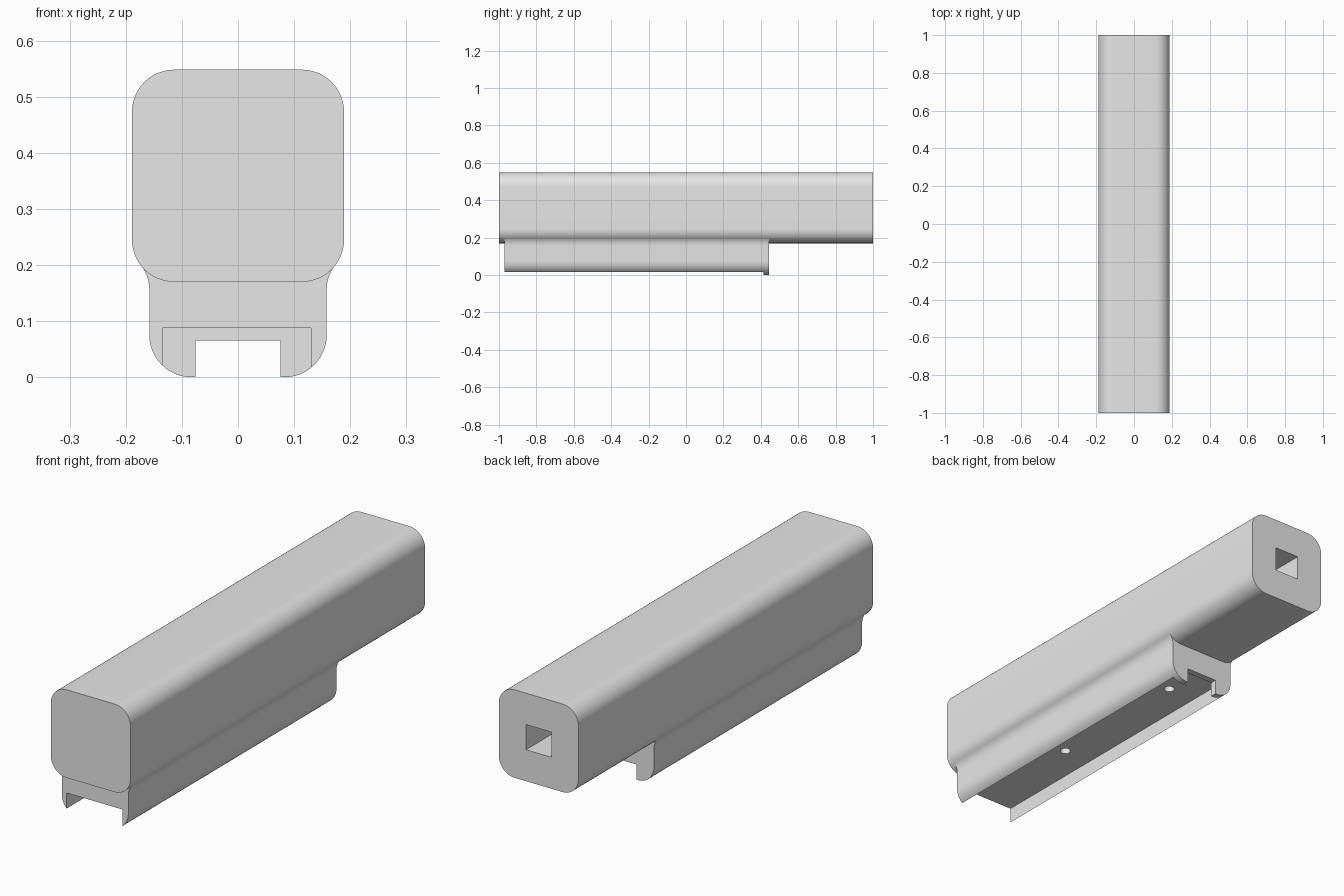
import bpy
import bmesh
from math import cos, sin, radians

cube = bpy.data.objects.get("Cube")
if cube:
    bpy.data.objects.remove(cube, do_unlink=True)

grey = bpy.data.materials.new("light_grey")
grey.use_nodes = True
colour = (0.8, 0.8, 0.8, 1)
grey.diffuse_color = colour
grey.node_tree.nodes["Principled BSDF"].inputs["Base Color"].default_value = colour


def arc(cx, cz, r, start, end, steps=12):
    """Points of an arc in the x-z plane, angles in degrees."""
    angles = [radians(start + (end - start) * i / steps) for i in range(steps + 1)]
    return [(cx + r * cos(a), cz + r * sin(a)) for a in angles]


def extrude(name, profile, y0, y1):
    """Solid made by sweeping an x-z profile along y."""
    bm = bmesh.new()
    face = bm.faces.new([bm.verts.new((x, y0, z)) for x, z in profile])
    swept = bmesh.ops.extrude_face_region(bm, geom=[face])["geom"]
    verts = [v for v in swept if isinstance(v, bmesh.types.BMVert)]
    bmesh.ops.translate(bm, verts=verts, vec=(0, y1 - y0, 0))
    bmesh.ops.recalc_face_normals(bm, faces=bm.faces)
    mesh = bpy.data.meshes.new(name)
    bm.to_mesh(mesh)
    bm.free()
    mesh.materials.append(grey)
    obj = bpy.data.objects.new(name, mesh)
    bpy.context.collection.objects.link(obj)
    return obj


def box(name, x0, x1, y0, y1, z0, z1):
    return extrude(name, [(x0, z0), (x1, z0), (x1, z1), (x0, z1)], y0, y1)


def activate(obj):
    bpy.ops.object.select_all(action="DESELECT")
    obj.select_set(True)
    bpy.context.view_layer.objects.active = obj


def cut(target, cutter):
    cutter.hide_render = True
    mod = target.modifiers.new("cut", "BOOLEAN")
    mod.operation = "DIFFERENCE"
    mod.solver = "EXACT"
    mod.object = cutter
    activate(target)
    bpy.ops.object.modifier_apply(modifier=mod.name)
    bpy.data.objects.remove(cutter, do_unlink=True)


# Long rounded housing with a square socket in its back end
HALF, RADIUS, BOTTOM, TOP = 0.189, 0.075, 0.17, 0.548
inner = HALF - RADIUS
low, high = BOTTOM + RADIUS, TOP - RADIUS
profile = (arc(inner, low, RADIUS, -90, 0) + arc(inner, high, RADIUS, 0, 90)
           + arc(-inner, high, RADIUS, 90, 180) + arc(-inner, low, RADIUS, 180, 270))
housing = extrude("housing", profile, -1, 1)
cut(housing, box("socket_cutter", -0.06, 0.06, 0, 1.1, 0.305, 0.413))

# Mounting rail, rounded below and flaring into the housing above
side = arc(0.083, RADIUS, RADIUS, -90, 0) + arc(0.228, 0.156, 0.07, 180, 142, 8)
side.append((0.1, 0.23))
rail = extrude("mounting_rail", side + [(-x, z) for x, z in reversed(side)], -0.97, 0.443)

# Channel under the rail, and the narrower slot through its back wall
cut(rail, box("channel_cutter", -0.135, 0.13, -1.1, 0.415, -0.1, 0.088))
cut(rail, box("slot_cutter", -0.076, 0.076, 0.3, 0.6, -0.1, 0.065))

# Two screw holes in the channel roof
for y in (-0.45, 0.23):
    bpy.ops.mesh.primitive_cylinder_add(vertices=24, radius=0.022, depth=0.15,
                                        location=(0, y, 0.125))
    drill = bpy.context.object
    drill.data.materials.append(grey)
    cut(rail, drill)

for obj in (housing, rail):
    activate(obj)
    bpy.ops.object.shade_smooth_by_angle(angle=radians(30))
